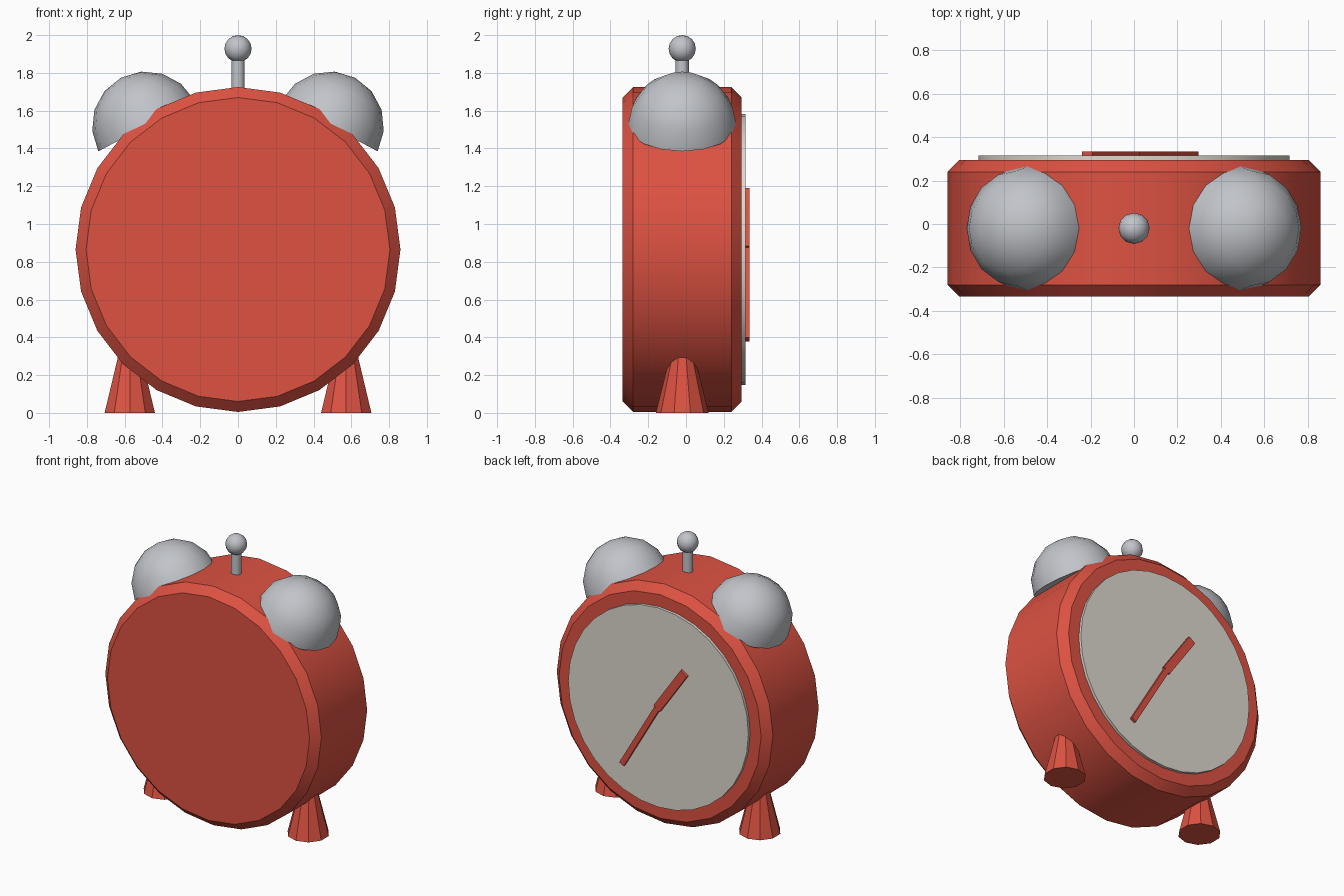
import bpy, bmesh, math
from mathutils import Matrix, Vector

if "Cube" in bpy.data.objects:
    bpy.data.objects.remove(bpy.data.objects["Cube"])

CY = -0.02      # depth centre of the clock body
CZ = 0.865      # height of the dial centre


def srgb(r, g, b):
    f = lambda c: c / 12.92 if c <= 0.04045 else ((c + 0.055) / 1.055) ** 2.4
    return (f(r / 255), f(g / 255), f(b / 255), 1)


def material(name, rgb):
    m = bpy.data.materials.new(name)
    m.diffuse_color = srgb(*rgb)
    m.use_nodes = True
    m.node_tree.nodes["Principled BSDF"].inputs["Base Color"].default_value = m.diffuse_color
    return m


RED = material("red paint", (221, 82, 66))
STEEL = material("light steel", (193, 196, 201))
DIAL = material("dial off white", (222, 217, 208))


def finish(name, bm, mat, smooth=True):
    bmesh.ops.recalc_face_normals(bm, faces=bm.faces)
    me = bpy.data.meshes.new(name)
    bm.to_mesh(me)
    bm.free()
    me.materials.append(mat)
    ob = bpy.data.objects.new(name, me)
    bpy.context.collection.objects.link(ob)
    if smooth:
        bpy.ops.object.select_all(action='DESELECT')
        ob.select_set(True)
        bpy.context.view_layer.objects.active = ob
        bpy.ops.object.shade_smooth_by_angle(angle=math.radians(32))
    return ob


def cone(bm, segs, r1, r2, depth, matrix):
    bmesh.ops.create_cone(bm, cap_ends=True, segments=segs, radius1=r1,
                          radius2=r2, depth=depth, matrix=matrix)


def along_y(y):
    return Matrix.Translation((0, y, CZ)) @ Matrix.Rotation(math.pi / 2, 4, 'X')


# Round body with chamfered rims
bm = bmesh.new()
cone(bm, 24, 0.86, 0.86, 0.63, along_y(CY))
rims = [e for e in bm.edges if abs(e.verts[0].co.y - e.verts[1].co.y) < 0.01]
bmesh.ops.bevel(bm, geom=rims, offset=0.055, segments=1, affect='EDGES')
finish("clock_body", bm, RED)

# Dial plate on the back
bm = bmesh.new()
cone(bm, 32, 0.717, 0.717, 0.03, along_y(0.30))
finish("dial_plate", bm, DIAL)


# Clock hands
def hand(name, angle, length, width):
    bm = bmesh.new()
    m = (Matrix.Translation((0, 0.322, CZ)) @ Matrix.Rotation(angle, 4, 'Y')
         @ Matrix.Translation((0, 0, length / 2))
         @ Matrix.Diagonal((width, 0.026, length, 1)))
    bmesh.ops.create_cube(bm, size=1, matrix=m)
    finish(name, bm, RED, False)


hand("hour_hand", math.radians(-35), 0.376, 0.06)
hand("minute_hand", math.radians(149.5), 0.552, 0.04)

for side, s in (("left", -1), ("right", 1)):
    # Tilted half-sphere bells
    bm = bmesh.new()
    bmesh.ops.create_uvsphere(bm, u_segments=16, v_segments=8, radius=0.288)
    cut = bmesh.ops.bisect_plane(bm, geom=bm.verts[:] + bm.edges[:] + bm.faces[:],
                                 plane_co=(0, 0, 0), plane_no=(0, 0, -1), clear_outer=True)
    bmesh.ops.holes_fill(bm, edges=[e for e in bm.edges if e.is_boundary], sides=0)
    bm.transform(Matrix.Translation((s * 0.485, CY, 1.52))
                 @ Matrix.Rotation(s * math.radians(28), 4, 'Y'))
    finish(side + "_bell", bm, STEEL)

    # Tapered faceted feet
    bm = bmesh.new()
    cone(bm, 10, 0.14, 0.05, 0.36,
         Matrix.Translation((s * 0.573, CY, 0.18)) @ Matrix.Rotation(0 if s > 0 else math.pi, 4, 'Z'))
    finish(side + "_foot", bm, RED, False)

# Top stem and knob
bm = bmesh.new()
cone(bm, 12, 0.035, 0.035, 0.22, Matrix.Translation((0, CY, 1.78)))
finish("stem", bm, STEEL)
bm = bmesh.new()
bmesh.ops.create_uvsphere(bm, u_segments=12, v_segments=8, radius=0.072,
                          matrix=Matrix.Translation((0, CY, 1.928)))
finish("knob", bm, STEEL)
